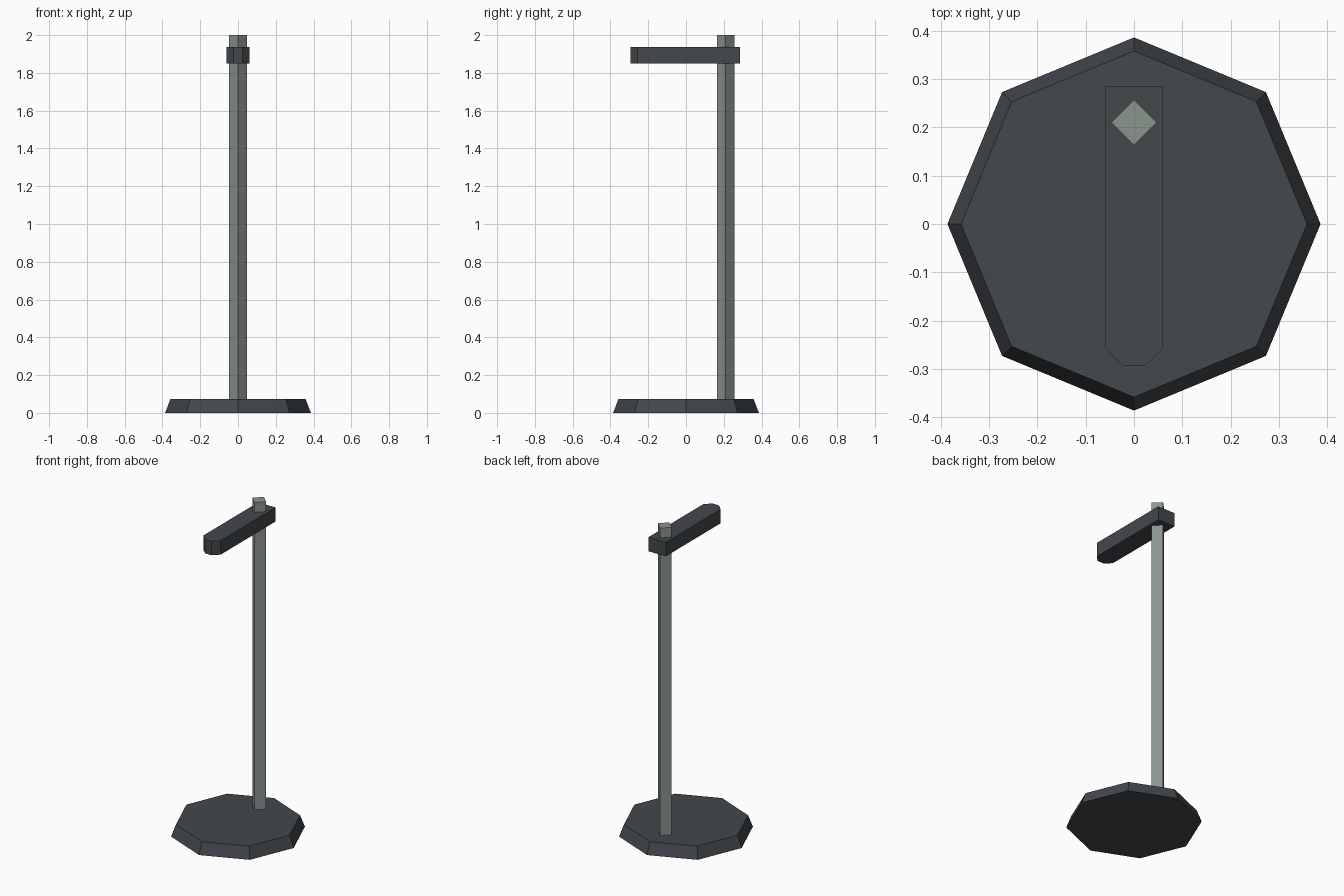
import bpy, math

if "Cube" in bpy.data.objects:
    bpy.data.objects.remove(bpy.data.objects["Cube"])


def material(name, rgb):
    m = bpy.data.materials.new(name)
    m.diffuse_color = (*rgb, 1.0)
    m.use_nodes = True
    m.node_tree.nodes["Principled BSDF"].inputs["Base Color"].default_value = m.diffuse_color
    return m


dark = material("dark charcoal", (0.056, 0.065, 0.073))
metal = material("grey metal", (0.26, 0.30, 0.27))


def loft(name, bottom, top, z0, z1, mat):
    """Closed solid between two outlines of equal point count (counter-clockwise)."""
    n = len(bottom)
    verts = [(x, y, z0) for x, y in bottom] + [(x, y, z1) for x, y in top]
    faces = [tuple(reversed(range(n))), tuple(range(n, 2 * n))]
    faces += [(i, (i + 1) % n, n + (i + 1) % n, n + i) for i in range(n)]
    me = bpy.data.meshes.new(name)
    me.from_pydata(verts, [], faces)
    me.materials.append(mat)
    ob = bpy.data.objects.new(name, me)
    bpy.context.collection.objects.link(ob)
    return ob


def ring(n, r, cy=0.0):
    return [(r * math.cos(2 * math.pi * i / n), cy + r * math.sin(2 * math.pi * i / n))
            for i in range(n)]


# Tapered octagonal foot
loft("base", ring(8, 0.386), ring(8, 0.358), 0.0, 0.073, dark)

# Square pole turned 45 degrees
pole = ring(4, 0.047, 0.21)
loft("pole", pole, pole, 0.073, 2.0, metal)

# Hanger arm with chamfered front end
half = [(0.023, -0.294), (0.06, -0.257), (0.06, 0.286)]
arm = half + [(-x, y) for x, y in reversed(half)]
loft("hanger_arm", arm, arm, 1.85, 1.938, dark)
